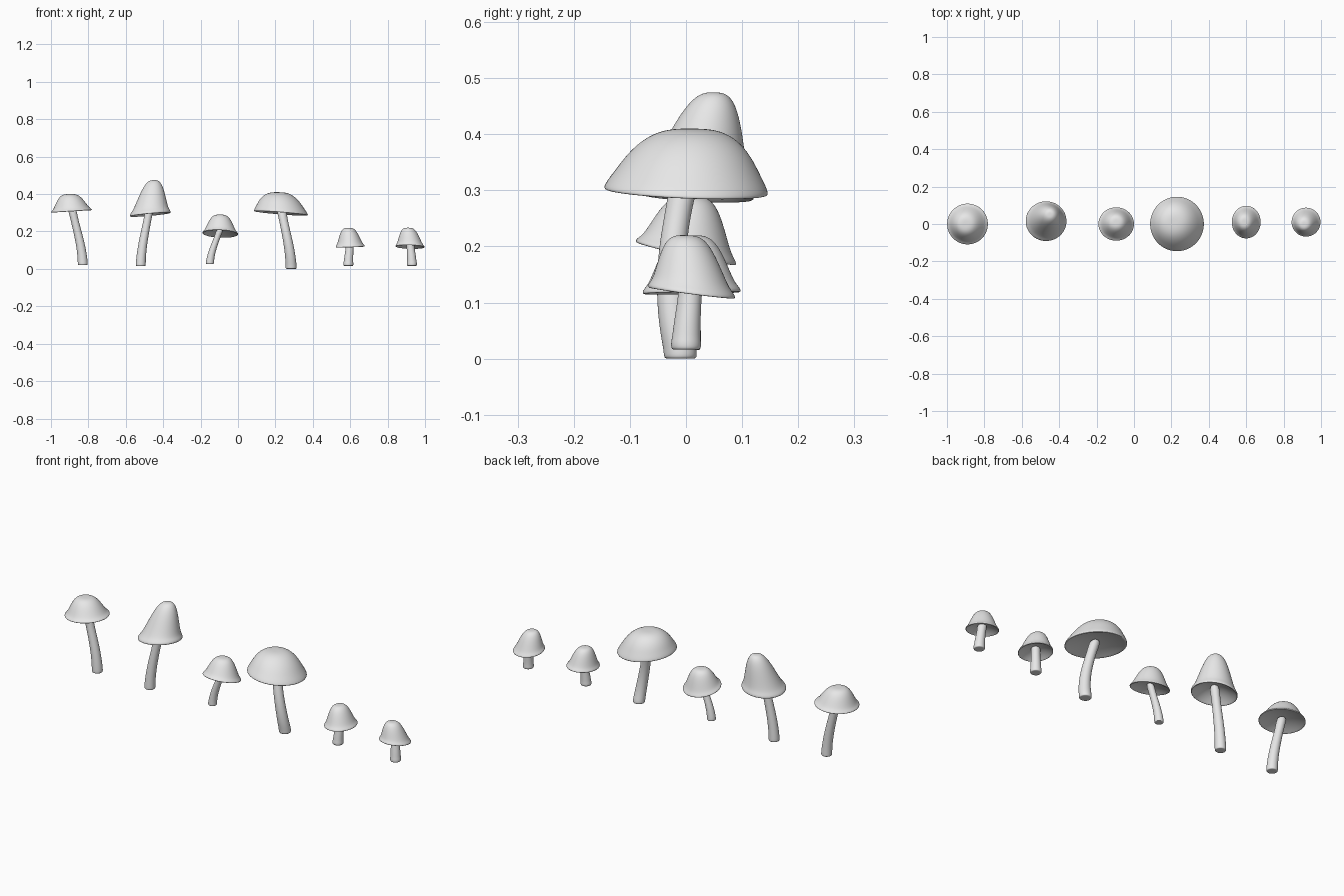
import bpy, bmesh
from math import cos, sin, pi, tau
from mathutils import Vector

if "Cube" in bpy.data.objects:
    bpy.data.objects.remove(bpy.data.objects["Cube"], do_unlink=True)

grey = bpy.data.materials.new("pale_grey")
grey.use_nodes = True
grey.diffuse_color = (0.8, 0.8, 0.8, 1)
grey.node_tree.nodes["Principled BSDF"].inputs["Base Color"].default_value = grey.diffuse_color

SIDES = 20
CAP_STEPS = 10
STEM_STEPS = 6


def loft(name, rings):
    """Skin a list of rings (centre, radius along x, radius along y, tilt), closing both ends."""
    bm = bmesh.new()
    loops = []
    for centre, radius_x, radius_y, tilt in rings:
        loop = []
        for side in range(SIDES):
            angle = tau * side / SIDES
            dx, dy = radius_x * cos(angle), radius_y * sin(angle)
            rise = tilt.x * dx + tilt.y * dy
            loop.append(bm.verts.new(centre + Vector((dx, dy, rise))))
        loops.append(loop)
    for lower, upper in zip(loops, loops[1:]):
        for side in range(SIDES):
            following = (side + 1) % SIDES
            bm.faces.new((lower[side], lower[following], upper[following], upper[side]))
    bm.faces.new(loops[0])
    bm.faces.new(loops[-1])
    bmesh.ops.recalc_face_normals(bm, faces=bm.faces)
    mesh = bpy.data.meshes.new(name)
    bm.to_mesh(mesh)
    bm.free()
    mesh.materials.append(grey)
    mesh.shade_smooth()
    obj = bpy.data.objects.new(name, mesh)
    bpy.context.collection.objects.link(obj)
    smoothing = obj.modifiers.new("smoothing", "SUBSURF")
    smoothing.levels = smoothing.render_levels = 2


def cap(name, rim, width, depth, height, lean, tilt, bell, sharpness):
    """Hollow cap: a shallow underside, a rounded lip, then a blend of dome and bell."""
    shares = [(step + 1) / CAP_STEPS for step in range(CAP_STEPS)]
    outline = [(share, 0.27 * (1 - share ** 2) - 0.05) for share in shares]
    outline.append((1.02, 0.02))
    for share in reversed(shares[:-1]):
        dome = 1 - share ** 3
        curve = (1 + cos(pi * share ** sharpness)) / 2
        outline.append((share, dome + (curve - dome) * bell))

    rings = []
    for index, (share, level) in enumerate(outline):
        rise = max(level, 0) if index > CAP_STEPS else 0
        centre = rim + Vector((lean.x * rise, lean.y * rise, height * level))
        rings.append((centre, width * share, depth * share, tilt * (1 - 0.8 * rise)))
    loft(name, rings)


def stem(name, foot, neck, radius, bow):
    """Tapering stem that rises straight, then curves over to the neck and flares."""
    level = Vector((0, 0))
    rings = [(foot, radius * 0.7, radius * 0.7, level)]
    for step in range(STEM_STEPS + 1):
        share = step / STEM_STEPS
        centre = foot.lerp(neck, share ** 2 * (2 - share))
        centre.y -= bow * sin(pi * share)
        centre.z = foot.z + (neck.z - foot.z) * share
        thickness = radius * (1 - 0.3 * share + 0.2 * share ** 9)
        rings.append((centre, thickness, thickness, level))
        if step == 0:
            # Round the bottom edge of the foot
            rings.append((centre + Vector((0, 0, radius / 2)), radius, radius, level))
    loft(name, rings)


def mushroom(name, rim, foot, width, depth, height, lean=(0, 0), tilt=(0, 0),
             bell=0.75, sharpness=1.9, radius=0.027, bow=0):
    rim, foot = Vector(rim), Vector(foot)
    cap(name + "_cap", rim, width, depth, height, Vector(lean), Vector(tilt), bell, sharpness)
    stem(name + "_stem", foot, rim + Vector((0, 0, height * 0.25)), radius, bow)


# Row of mushrooms from the right end to the left end
mushroom("slender", rim=(-.89, 0, .31), foot=(-.83, 0, .02),
         width=.11, depth=.11, height=.09, lean=(-.01, 0), tilt=(.06, 0))
mushroom("tall", rim=(-.47, .015, .295), foot=(-.52, 0, .015),
         width=.11, depth=.107, height=.18, lean=(.02, .035), tilt=(.09, -.06), sharpness=1.5)
mushroom("leaning", rim=(-.095, 0, .19), foot=(-.15, 0, .026),
         width=.096, depth=.09, height=.1, lean=(0, .01), tilt=(-.04, -.23), radius=.022)
mushroom("broad", rim=(.23, 0, .3), foot=(.284, -.01, 0),
         width=.145, depth=.147, height=.11, lean=(-.015, .01), tilt=(-.08, -.04),
         bell=0, radius=.03, bow=.02)
mushroom("small", rim=(.6, .01, .12), foot=(.59, 0, .016),
         width=.078, depth=.088, height=.1, lean=(-.01, 0), tilt=(.03, .02))
mushroom("smallest", rim=(.92, .01, .12), foot=(.93, 0, .016),
         width=.078, depth=.078, height=.1, lean=(-.01, -.01), tilt=(-.03, -.13))
